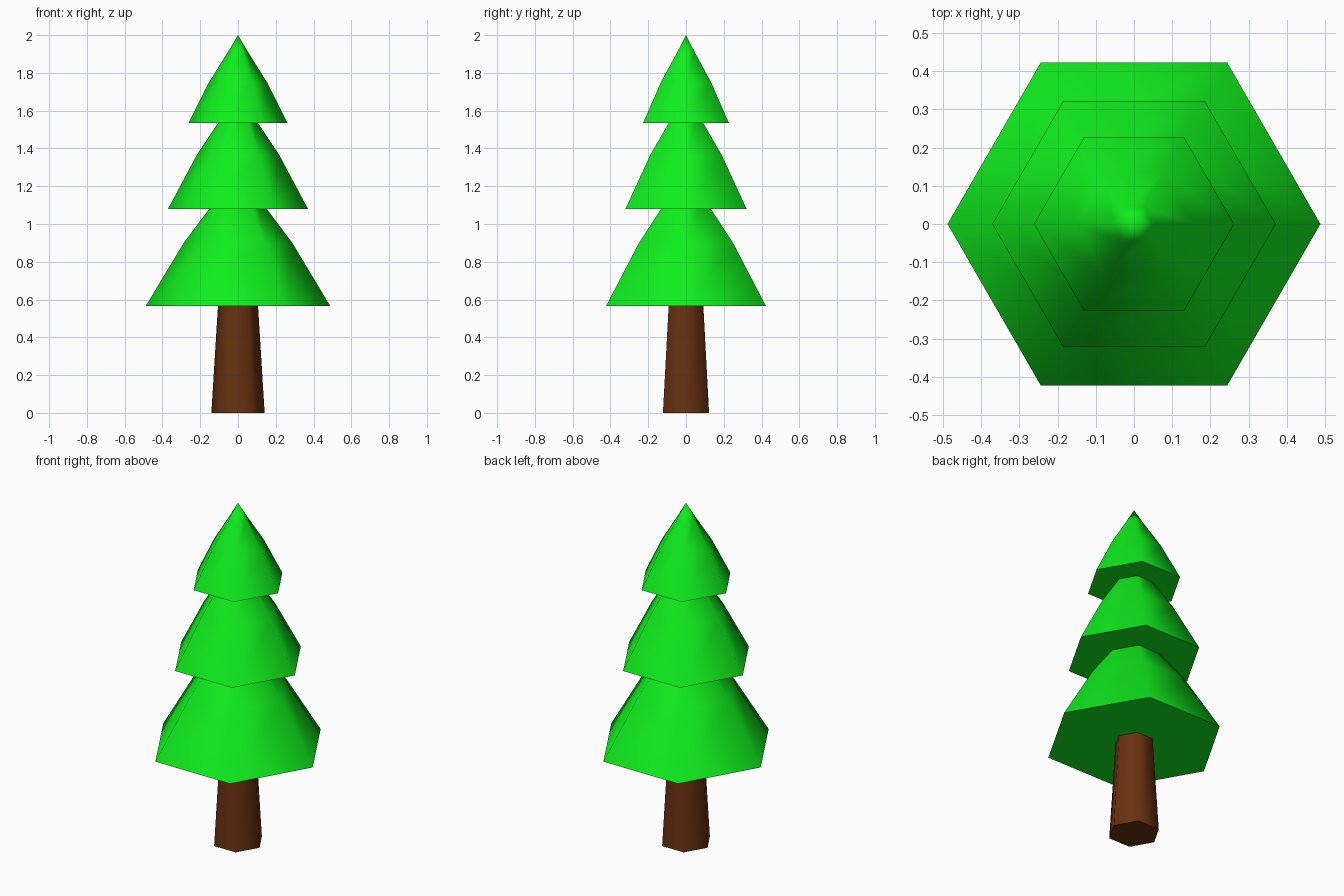
import bpy, bmesh, math

if "Cube" in bpy.data.objects:
    bpy.data.objects.remove(bpy.data.objects["Cube"])


def material(name, color):
    m = bpy.data.materials.new(name)
    m.diffuse_color = (*color, 1)
    m.use_nodes = True
    m.node_tree.nodes["Principled BSDF"].inputs["Base Color"].default_value = m.diffuse_color
    return m


def hex_solid(name, profile, mat):
    """Six-sided solid from (radius, z) rings; radius 0 makes a tip."""
    bm = bmesh.new()
    rings = []
    for r, z in profile:
        n = 6 if r > 0 else 1
        rings.append([bm.verts.new((r * math.cos(i * math.pi / 3),
                                    r * math.sin(i * math.pi / 3), z)) for i in range(n)])
    for a, b in zip(rings, rings[1:]):
        for i in range(6):
            j = (i + 1) % 6
            if len(b) == 1:
                bm.faces.new((a[i], a[j], b[0]))
            else:
                bm.faces.new((a[i], a[j], b[j], b[i]))
    bm.faces.new(rings[0][::-1])
    if len(rings[-1]) > 1:
        bm.faces.new(rings[-1])
    mesh = bpy.data.meshes.new(name)
    bm.to_mesh(mesh)
    bm.free()
    mesh.materials.append(mat)
    obj = bpy.data.objects.new(name, mesh)
    bpy.context.collection.objects.link(obj)
    bpy.ops.object.select_all(action='DESELECT')
    obj.select_set(True)
    bpy.context.view_layer.objects.active = obj
    bpy.ops.object.shade_smooth_by_angle(angle=math.radians(62))
    return obj


bark = material("bark", (0.14, 0.03, 0.005))
needles = material("needles", (0.005, 0.85, 0.012))

# Tapered trunk
hex_solid("trunk", [(0.141, 0), (0.104, 0.6)], bark)

# Three foliage tiers with a slightly bulging profile: base radius, base z, tip z
tiers = {"lower_foliage": (0.488, 0.567, 1.29),
         "middle_foliage": (0.371, 1.079, 1.70),
         "upper_foliage": (0.262, 1.535, 2.0)}
for name, (r, z0, z1) in tiers.items():
    h = z1 - z0
    hex_solid(name, [(r, z0), (r * 0.59, z0 + h * 0.46),
                     (r * 0.2, z0 + h * 0.81), (0, z1)], needles)
